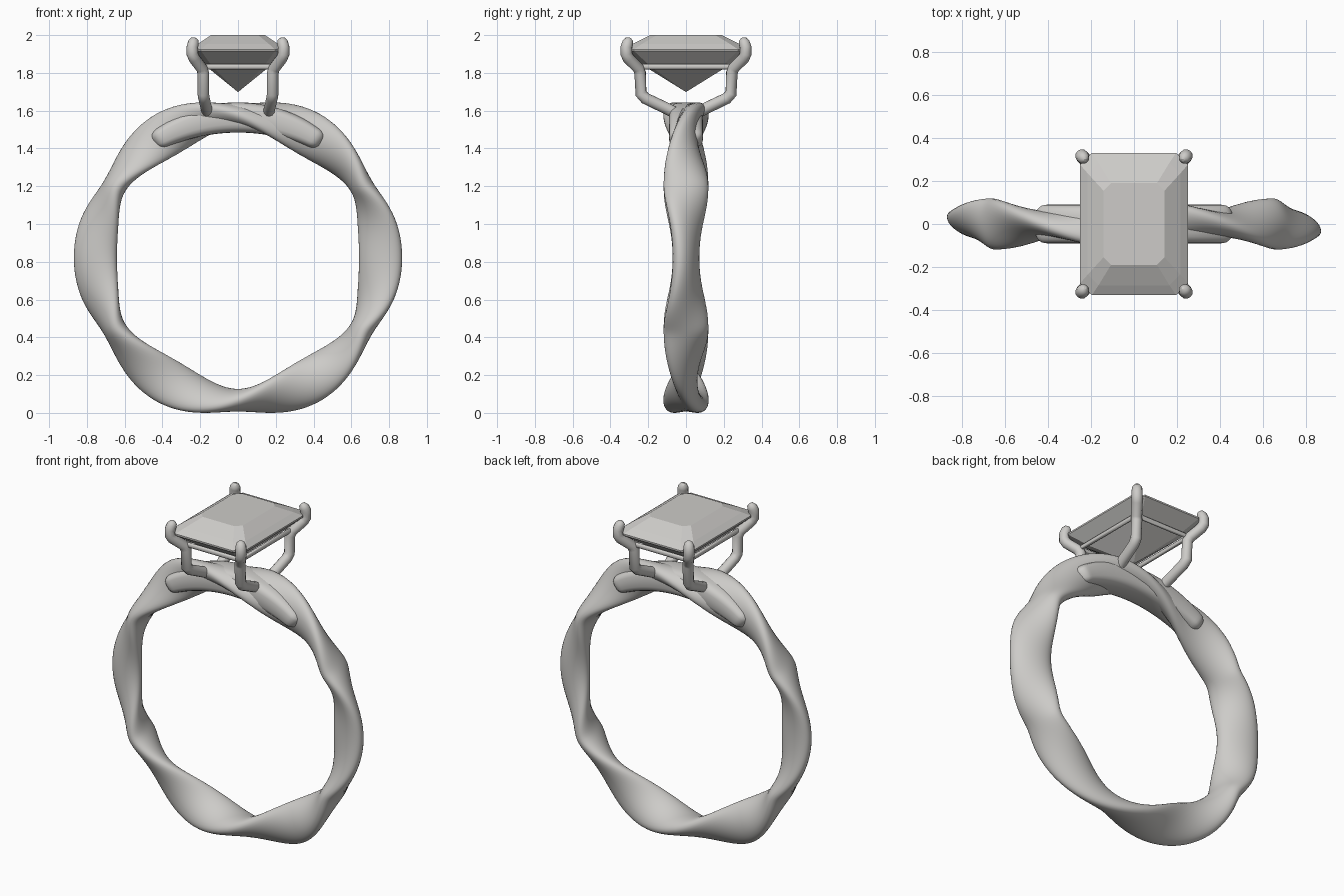
import bpy, bmesh, math
from math import sin, cos, pi, radians
from mathutils import Vector

cube = bpy.data.objects.get("Cube")
if cube:
    bpy.data.objects.remove(cube, do_unlink=True)

metal = bpy.data.materials.new("pale_grey")
metal.use_nodes = True
metal.diffuse_color = (0.61, 0.60, 0.58, 1)
metal.node_tree.nodes["Principled BSDF"].inputs["Base Color"].default_value = (0.61, 0.60, 0.58, 1)

CENTRE_Z = 0.822   # middle of the finger hole


def select_only(obj):
    bpy.ops.object.select_all(action='DESELECT')
    obj.select_set(True)
    bpy.context.view_layer.objects.active = obj


def loft(name, rings, closed=False, smooth=True):
    """Skin a list of equal-length rings of points."""
    bm = bmesh.new()
    loops = [[bm.verts.new(p) for p in ring] for ring in rings]
    n = len(loops[0])
    pairs = list(zip(loops, loops[1:]))
    if closed:
        pairs.append((loops[-1], loops[0]))
    for a, b in pairs:
        for i in range(n):
            j = (i + 1) % n
            bm.faces.new((a[i], a[j], b[j], b[i]))
    if not closed:
        bm.faces.new(loops[0])
        bm.faces.new(loops[-1])
    bmesh.ops.recalc_face_normals(bm, faces=bm.faces)
    mesh = bpy.data.meshes.new(name)
    bm.to_mesh(mesh)
    bm.free()
    obj = bpy.data.objects.new(name, mesh)
    bpy.context.collection.objects.link(obj)
    mesh.materials.append(metal)
    if smooth:
        select_only(obj)
        bpy.ops.object.shade_smooth_by_angle(angle=radians(50))


def around(theta, r, y):
    return Vector((r * cos(theta), y, CENTRE_Z + r * sin(theta)))


def wire(name, points, radius, cyclic=False, ends=None):
    """Round wire through points, converted to a mesh."""
    curve = bpy.data.curves.new(name, 'CURVE')
    curve.dimensions = '3D'
    curve.bevel_depth = radius
    curve.bevel_resolution = 4
    curve.use_fill_caps = True
    spline = curve.splines.new('POLY')
    spline.points.add(len(points) - 1)
    for k, (sp, p) in enumerate(zip(spline.points, points)):
        sp.co = (*p, 1)
        sp.radius = ends[k] if ends else 1
    spline.use_cyclic_u = cyclic
    curve.materials.append(metal)
    obj = bpy.data.objects.new(name, curve)
    bpy.context.collection.objects.link(obj)
    select_only(obj)
    bpy.ops.object.convert(target='MESH')
    bpy.ops.object.shade_smooth_by_angle(angle=radians(60))


def band_twist(theta):
    """Tilt of the band section: rolls over at top and bottom, rocks back at the sides."""
    side = 1 if cos(theta) >= 0 else -1
    t = math.degrees(math.asin(abs(sin(theta))))   # angle away from the side
    roll = 3 * (t - 30) if t > 30 else 68 * sin(radians(3 * (30 - t)))
    return side * radians(90 + math.hypot(roll, 10))


# Twisted band: an oval section rolling as it goes round
STEPS, SIDES = 240, 32
rings = []
for s in range(STEPS):
    theta = 2 * pi * (s + 0.5) / STEPS
    twist = band_twist(theta)
    # the section repeats after half a turn, so start opposite on the other side
    start = 0 if cos(theta) >= 0 else pi
    ring = []
    for k in range(SIDES):
        a = 2 * pi * k / SIDES + start
        u, v = 0.12 * cos(a), 0.06 * sin(a)
        ring.append(around(theta, 0.755 + u * cos(twist) - v * sin(twist),
                           u * sin(twist) + v * cos(twist)))
    rings.append(ring)
loft("twisted_band", rings, closed=True)

# Saddle: plain arc under the stone, thinning towards its rounded ends
rings = []
for s in range(61):
    t = s / 30 - 1
    tip = max(0, abs(t) - 0.88) / 0.12
    shrink = 1 - 0.4 * tip ** 3
    half = (0.08 - 0.027 * t * t) * shrink
    mid = 0.742 + 0.012 * t * t
    theta = pi / 2 - t * radians(36)
    ring = []
    for k in range(24):
        a = 2 * pi * k / 24
        c, d = cos(a), sin(a)
        ring.append(around(theta, mid + half * math.copysign(abs(c) ** 0.6, c),
                           0.09 * shrink * math.copysign(abs(d) ** 0.6, d)))
    rings.append(ring)
loft("saddle", rings)

# Four prongs, mirrored in x and y
prong = [(0.162, 0.06, 1.59), (0.168, 0.11, 1.615), (0.180, 0.215, 1.665),
         (0.184, 0.238, 1.69), (0.184, 0.243, 1.80), (0.192, 0.252, 1.825),
         (0.232, 0.305, 1.877), (0.242, 0.316, 1.90), (0.242, 0.316, 1.935),
         (0.236, 0.308, 1.96), (0.229, 0.300, 1.976), (0.226, 0.296, 1.983)]
taper = [1] * 9 + [0.95, 0.7, 0.25]
for sx, side in ((1, "left"), (-1, "right")):
    for sy, end in ((1, "back"), (-1, "front")):
        wire(f"prong_{end}_{side}", [(sx * x, sy * y, z) for x, y, z in prong],
             0.031, ends=taper)

# Gallery rail joining the prongs
wire("gallery_rail", [(0.19, 0.245, 1.833), (-0.19, 0.245, 1.833),
                      (-0.19, -0.245, 1.833), (0.19, -0.245, 1.833)], 0.015, cyclic=True)


# Step-cut stone: stacked rectangles with clipped corners
def clipped(x, y, z, c):
    return [(x, y - c, z), (x - c, y, z), (c - x, y, z), (-x, y - c, z),
            (-x, c - y, z), (c - x, -y, z), (x - c, -y, z), (x, c - y, z)]


layers = [(0.002, 0.002, 1.70, 0.0005), (0.165, 0.215, 1.832, 0.03),
          (0.25, 0.33, 1.915, 0.055), (0.25, 0.33, 1.925, 0.055),
          (0.215, 0.285, 1.952, 0.05), (0.142, 0.19, 2.0, 0.035)]
loft("stone", [clipped(*layer) for layer in layers], smooth=False)
